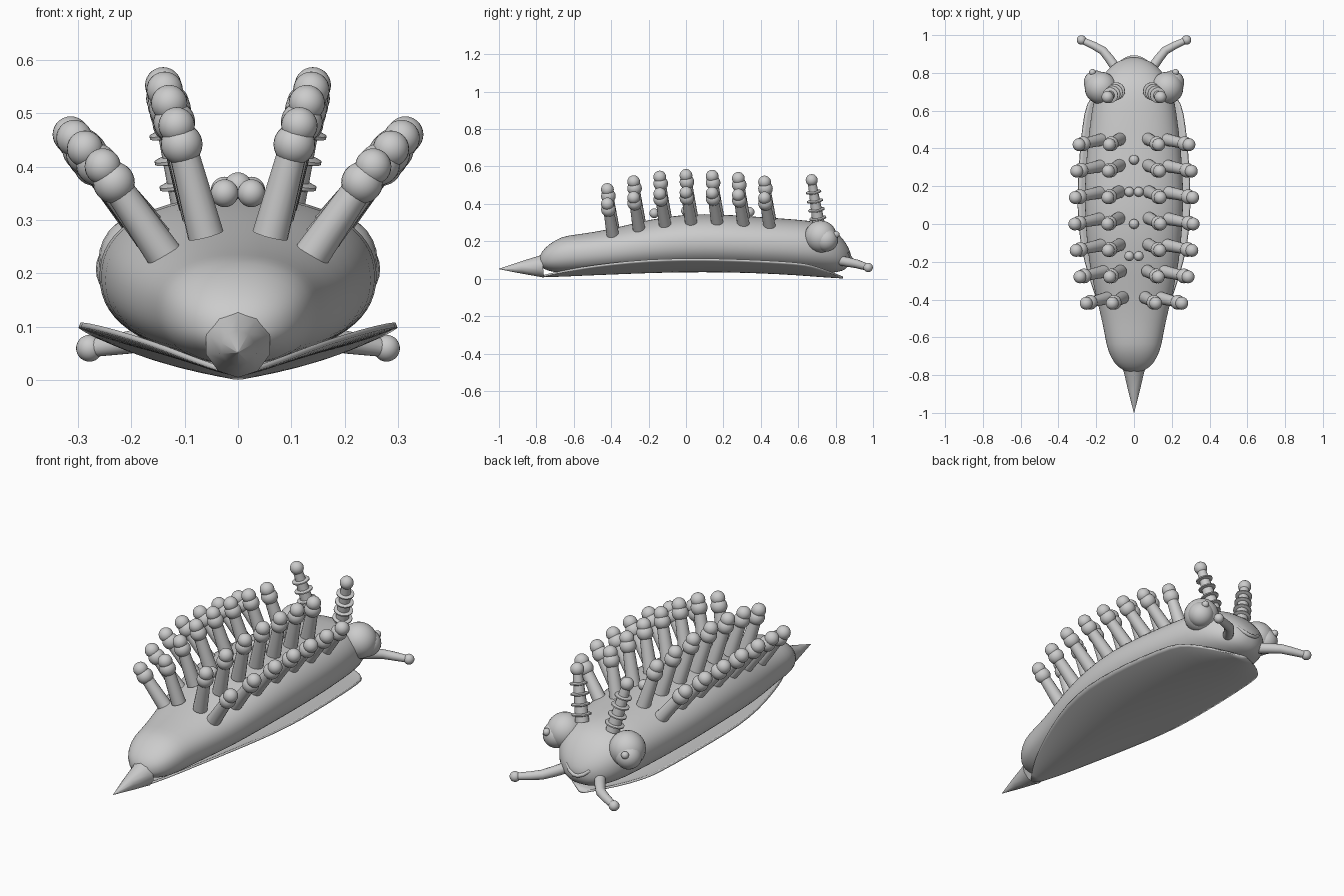
import bpy, bmesh, math
from mathutils import Vector

if "Cube" in bpy.data.objects:
    bpy.data.objects.remove(bpy.data.objects["Cube"])

grey = bpy.data.materials.new("soft_grey")
grey.diffuse_color = (0.6, 0.6, 0.6, 1)
grey.use_nodes = True
grey.node_tree.nodes["Principled BSDF"].inputs["Base Color"].default_value = grey.diffuse_color


def finish(bm, name, recalc=True):
    if recalc:
        bmesh.ops.recalc_face_normals(bm, faces=bm.faces)
    me = bpy.data.meshes.new(name)
    bm.to_mesh(me)
    bm.free()
    ob = bpy.data.objects.new(name, me)
    bpy.context.collection.objects.link(ob)
    me.materials.append(grey)
    return ob


def ball(name, loc, r):
    bm = bmesh.new()
    bmesh.ops.create_uvsphere(bm, u_segments=24, v_segments=14, radius=r)
    bmesh.ops.translate(bm, vec=loc, verts=bm.verts)
    return finish(bm, name)


def tube(name, pts, radii, sides=16):
    """Capped tube through points with a radius at each."""
    bm = bmesh.new()
    pts = [Vector(p) for p in pts]
    rings = []
    for i, p in enumerate(pts):
        d = pts[min(i + 1, len(pts) - 1)] - pts[max(i - 1, 0)]
        q = d.to_track_quat('Z', 'Y')
        rings.append([bm.verts.new(p + q @ Vector((radii[i] * math.cos(a), radii[i] * math.sin(a), 0)))
                      for a in (2 * math.pi * (k + .5) / sides for k in range(sides))])
    for a, b in zip(rings, rings[1:]):
        for k in range(sides):
            n = (k + 1) % sides
            bm.faces.new((a[k], a[n], b[n], b[k]))
    bm.faces.new(rings[0])
    bm.faces.new(rings[-1])
    return finish(bm, name)


def subdivide(ob, levels):
    m = ob.modifiers.new("smooth", 'SUBSURF')
    m.levels = m.render_levels = levels


# Body: stations of y, half width, bottom z, top z
stations = [(-.785, .02, .08, .11), (-.775, .06, .06, .14), (-.74, .105, .042, .18), (-.67, .14, .028, .225),
            (-.6, .153, .03, .235), (-.5, .172, .032, .248), (-.35, .21, .035, .278), (-.2, .24, .04, .316),
            (0, .26, .045, .348), (.2, .263, .045, .345), (.4, .25, .04, .33), (.6, .225, .035, .317),
            (.7, .205, .03, .305), (.78, .172, .03, .275), (.84, .12, .04, .215), (.87, .07, .065, .165),
            (.883, .02, .1, .13)]
bm = bmesh.new()
N, rings = 32, []
for y, w, lo, hi in stations:
    ring = []
    for k in range(N):
        c, s = math.cos(2 * math.pi * k / N), math.sin(2 * math.pi * k / N)
        x = w * math.copysign(abs(c) ** .9, c)
        z = (lo + hi) / 2 + (hi - lo) / 2 * math.copysign(abs(s) ** .9, s)
        ring.append(bm.verts.new((x, y, z)))
    rings.append(ring)
for a, b in zip(rings, rings[1:]):
    for k in range(N):
        n = (k + 1) % N
        bm.faces.new((a[k], a[n], b[n], b[k]))
bm.faces.new(rings[0])
bm.faces.new(rings[-1])
subdivide(finish(bm, "body"), 1)

# Foot: thin upturned skirt; stations of y, half width, edge z, middle z
foot = [(-.76, .02, .012, .008), (-.68, .075, .03, .01), (-.55, .14, .056, .016), (-.4, .2, .076, .022),
        (-.2, .267, .095, .03), (0, .3, .1, .035), (.2, .299, .098, .034), (.4, .287, .09, .029),
        (.6, .264, .078, .018), (.67, .235, .066, .012), (.76, .14, .035, .006), (.84, .015, .003, .001)]
bm = bmesh.new()
M = 16
rows = [[bm.verts.new((w * u, y, c + (e - c) * u * u)) for u in (2 * j / M - 1 for j in range(M + 1))]
        for y, w, e, c in foot]
for a, b in zip(rows, rows[1:]):
    for j in range(M):
        bm.faces.new((a[j], a[j + 1], b[j + 1], b[j]))
ob = finish(bm, "foot", recalc=False)
subdivide(ob, 1)
m = ob.modifiers.new("thickness", 'SOLIDIFY')
m.thickness, m.offset = .01, 1

# Pointed tail with ten sides
tube("tail", [(0, -.765, .068), (0, -.785, .066), (0, -.88, .06), (0, -1, .052)], [.063, .056, .033, .001], 10)

# Four rows of seven back stalks, each tipped with two balls
for i in range(7):
    y = -.42 + .14 * i
    t = y / .42
    drop = t * t * (.075 if t < 0 else .035)       # lower toward both ends
    slim = t * t * (.06 if t < 0 else .022)
    for side in (-1, 1):
        for row, base, tip in (
                ("inner", (.08 - slim * .33, .335 - drop * .85), (.14 - slim * .42, .552 - drop)),
                ("outer", (.17 - slim * .6, .285 - drop * .75), (.313 - slim, .46 - drop * .8))):
            b = Vector((side * base[0], y + .03, base[1]))
            e = Vector((side * tip[0], y, tip[1]))
            neck = e - (e - b).normalized() * .037
            tube(row + "_stalk", [b, neck], [.034, .027])
            ball(row + "_stalk_collar", neck, .039)
            ball(row + "_stalk_tip", e, .034)

# Bumps along the back
for x, y, z in [(0, .34, .357), (0, 0, .363), (.025, .17, .355), (-.025, .17, .355),
                (.025, -.17, .35), (-.025, -.17, .35)]:
    ball("back_bump", (x, y, z), .026)

for s in (-1, 1):
    # Eyes
    ball("eye", (s * .175, .72, .225), .086)
    ball("iris", (s * .203, .75, .208), .063)
    ball("eye_glint", (s * .22, .803, .236), .018)
    # Ringed feelers
    b, e = Vector((s * .085, .71, .29)), Vector((s * .14, .672, .527))
    d = e - b
    tube("feeler", [b, e], [.033, .022])
    ball("feeler_tip", e, .032)
    for f in (.14, .33, .53, .73):
        p, n, r = b + d * f, d.normalized(), .047 - .008 * f
        tube("feeler_ring", [p - n * .007, p - n * .003, p + n * .003, p + n * .007], [r - .012, r, r, r - .012], 24)
    # Mouth tentacles
    tip = (s * .278, .974, .06)
    tube("tentacle", [(s * .085, .81, .1), (s * .13, .875, .087), (s * .165, .918, .078), (s * .21, .943, .07), tip],
         [.027, .025, .023, .021, .017])
    ball("tentacle_tip", tip, .025)

# Smiling mouth
tube("mouth", [(.065 * u, .885 - .025 * u * u, .105 + .035 * u * u) for u in (-1, -.6, -.2, .2, .6, 1)], [.009] * 6, 10)

# Smooth shading with sharp edges kept
for ob in bpy.context.scene.objects:
    ob.select_set(True)
    bpy.context.view_layer.objects.active = ob
bpy.ops.object.shade_smooth_by_angle(angle=math.radians(40))
